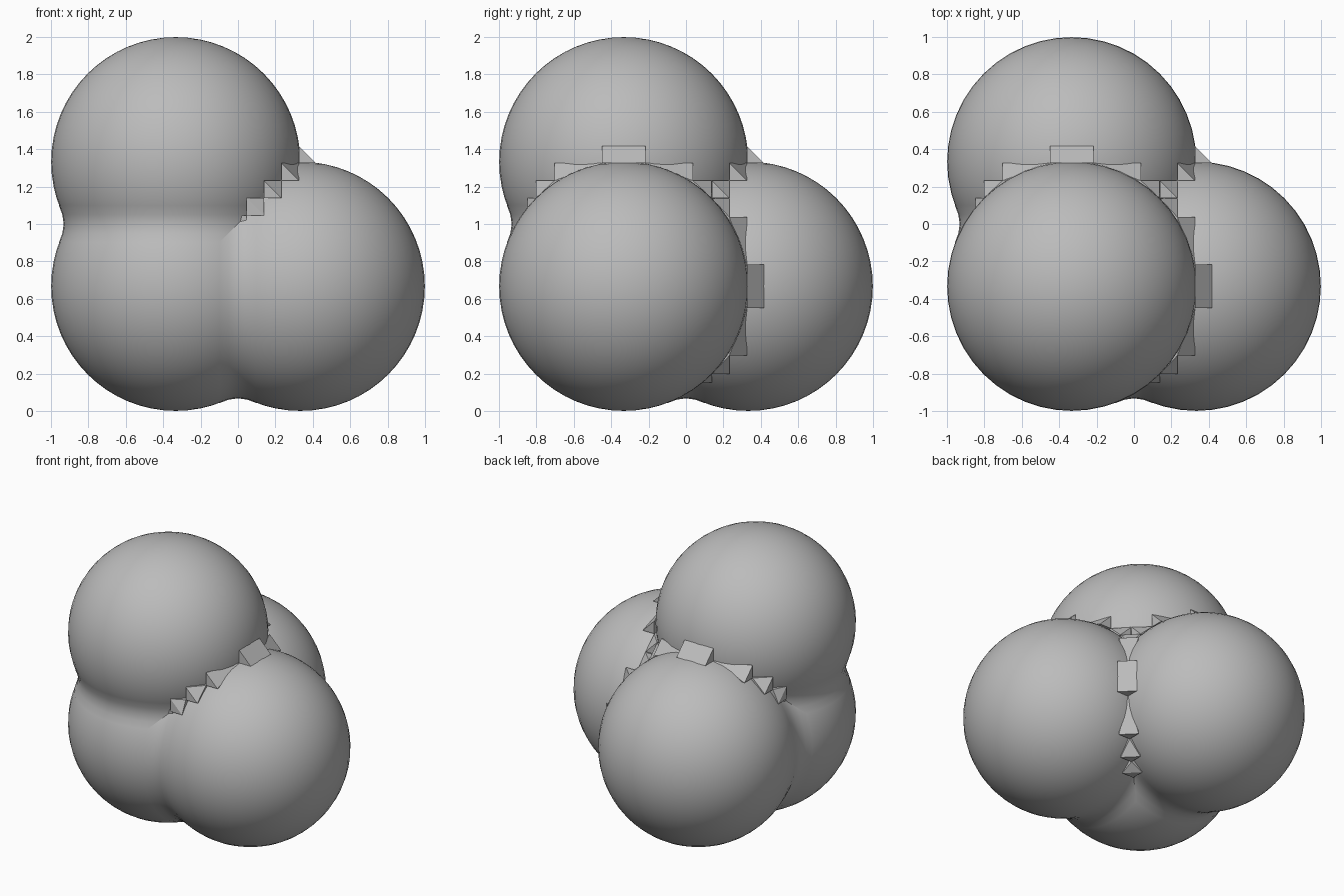
import bpy, bmesh, math
from mathutils import Vector

if "Cube" in bpy.data.objects:
    bpy.data.objects.remove(bpy.data.objects["Cube"], do_unlink=True)

R = 0.666                              # ball radius
D = 0.333                              # half the ball spacing
CORNER = Vector((-D, -D, 0.667))       # centre of the shared corner ball
AXES = [Vector((1, 0, 0)), Vector((0, 1, 0)), Vector((0, 0, 1))]
NAMES = ["side", "back", "top"]

grey = bpy.data.materials.new("plain_grey")
grey.use_nodes = True
colour = (0.5, 0.5, 0.5, 1)
grey.diffuse_color = colour
grey.node_tree.nodes["Principled BSDF"].inputs["Base Color"].default_value = colour


def finish(bm, name, smooth):
    bmesh.ops.recalc_face_normals(bm, faces=bm.faces)
    for f in bm.faces:
        f.smooth = smooth
    mesh = bpy.data.meshes.new(name)
    bm.to_mesh(mesh)
    bm.free()
    mesh.materials.append(grey)
    obj = bpy.data.objects.new(name, mesh)
    bpy.context.collection.objects.link(obj)
    return obj


def ball(name, centre):
    bm = bmesh.new()
    bmesh.ops.create_uvsphere(bm, u_segments=48, v_segments=32, radius=R)
    finish(bm, name, True).location = centre


def neck(name, axis):
    """Soft concave collar where an outer ball joins the corner ball."""
    bm = bmesh.new()
    profile = [(-0.1, 0.625), (-0.05, 0.606), (0, 0.599), (0.05, 0.606), (0.1, 0.625)]
    verts = [bm.verts.new((r, 0, z)) for z, r in profile]
    edges = [bm.edges.new(pair) for pair in zip(verts, verts[1:])]
    bmesh.ops.spin(bm, geom=verts + edges, cent=(0, 0, 0), axis=(0, 0, 1),
                   angle=math.tau, steps=48, use_merge=True)
    obj = finish(bm, name, True)
    obj.rotation_euler = axis.to_track_quat("Z", "Y").to_euler()
    obj.location = CORNER + axis * D


def web(name, p, q):
    """Stepped row of teeth filling the crease between two outer balls."""
    r = 3 - p - q
    centre = CORNER + (AXES[p] + AXES[q]) * D
    cell = 0.093
    reach = [0.49, 0.515, 0.47, 0.37, 0.117]   # half length of each step
    bm = bmesh.new()
    for k, e in enumerate(reach):
        a = 0.325 - cell * (len(reach) - 1 - k)
        b = a + cell
        points = [(a, a, e), (a, b, e), (b, a, e)]
        if k + 1 < len(reach):
            points.append((b, b, min(e, reach[k + 1])))
        verts = [bm.verts.new(centre + AXES[p] * u + AXES[q] * v + AXES[r] * w * s)
                 for u, v, w in points for s in (-1, 1)]
        bmesh.ops.convex_hull(bm, input=verts)
    finish(bm, name, False)


# Four balls: one at the corner and one along each axis
ball("corner_ball", CORNER)
for axis, label in zip(AXES, NAMES):
    ball(label + "_ball", CORNER + axis * 2 * D)
    neck(label + "_neck", axis)

# Toothed webs between each pair of outer balls
for p, q in ((0, 1), (0, 2), (1, 2)):
    web(NAMES[p] + "_" + NAMES[q] + "_web", p, q)
